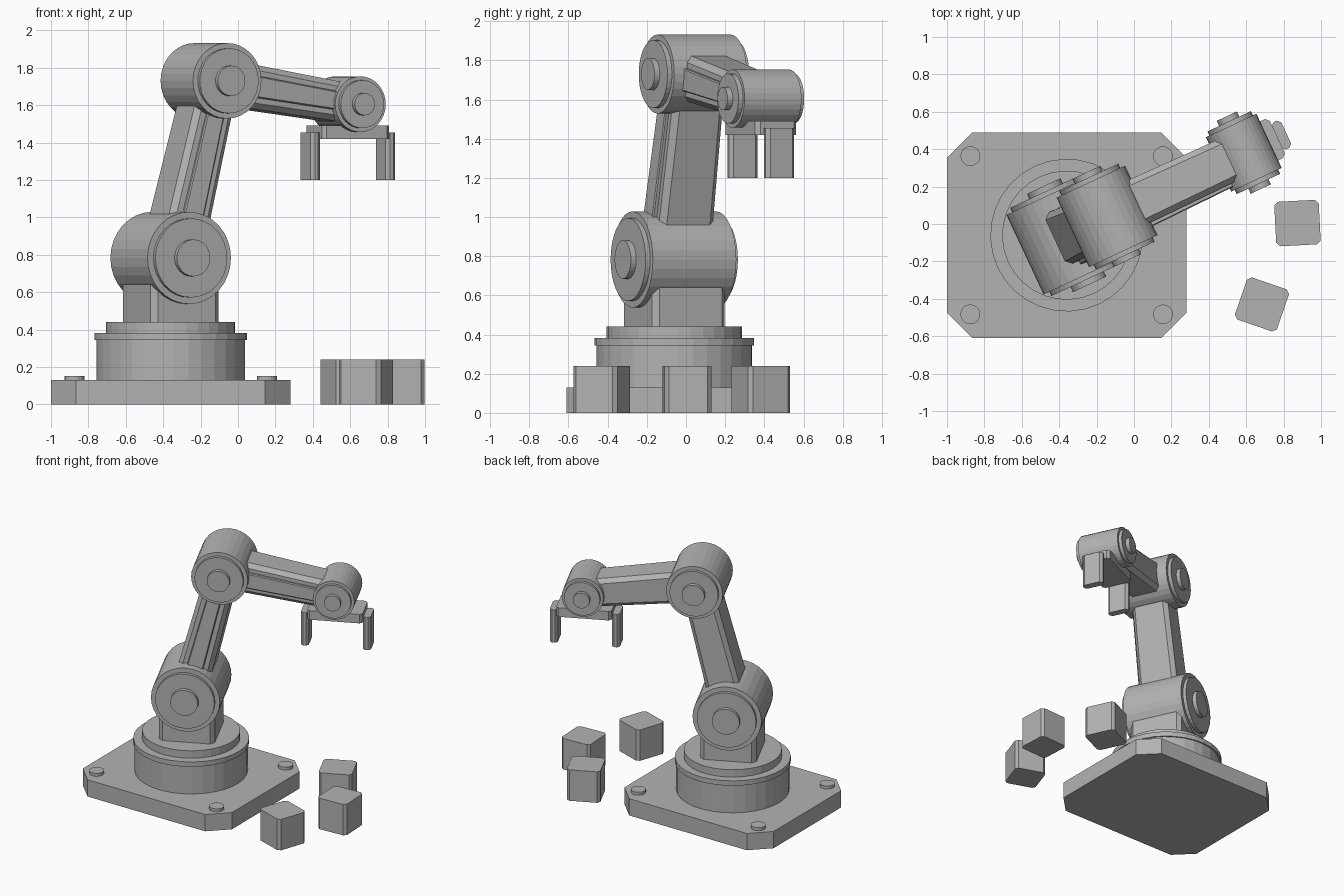
import bpy, bmesh, math
from mathutils import Vector, Matrix

if "Cube" in bpy.data.objects:
    bpy.data.objects.remove(bpy.data.objects["Cube"])

grey = bpy.data.materials.new("machine grey")
grey.diffuse_color = (0.45, 0.45, 0.45, 1)
grey.use_nodes = True
grey.node_tree.nodes["Principled BSDF"].inputs["Base Color"].default_value = grey.diffuse_color

BASE = Matrix.Translation((-0.36, -0.06, 0))
ARM = BASE @ Matrix.Rotation(math.radians(25), 4, 'Z')   # arm swings in this turned plane
X, Y, Z = Vector((1, 0, 0)), Vector((0, 1, 0)), Vector((0, 0, 1))


def finish(name, bm, matrix):
    bmesh.ops.recalc_face_normals(bm, faces=bm.faces)
    bm.transform(matrix)
    mesh = bpy.data.meshes.new(name)
    bm.to_mesh(mesh)
    bm.free()
    mesh.materials.append(grey)
    obj = bpy.data.objects.new(name, mesh)
    bpy.context.collection.objects.link(obj)
    return obj


def loft(name, p0, p1, a, b, half0, half1, cut, matrix):
    """Bar from p0 to p1 with a corner-cut rectangular section along axes a and b."""
    bm = bmesh.new()
    rings = []
    for p, (ha, hb) in ((p0, half0), (p1, half1)):
        pts = [(ha, hb - cut), (ha - cut, hb), (cut - ha, hb), (-ha, hb - cut),
               (-ha, cut - hb), (cut - ha, -hb), (ha - cut, -hb), (ha, cut - hb)]
        rings.append([bm.verts.new(Vector(p) + a * s + b * t) for s, t in pts])
    r0, r1 = rings
    for i in range(8):
        j = (i + 1) % 8
        bm.faces.new((r0[i], r0[j], r1[j], r1[i]))
    bm.faces.new(r0)
    bm.faces.new(r1)
    return finish(name, bm, matrix)


def block(name, x, y, z0, z1, hx, hy, cut, matrix):
    """Upright block with cut vertical corners."""
    return loft(name, (x, y, z0), (x, y, z1), X, Y, (hx, hy), (hx, hy), cut, matrix)


def turned(name, profile, matrix, sides=32):
    """Solid of revolution about local z from (radius, height) points."""
    bm = bmesh.new()
    rings = []
    for r, h in profile:
        rings.append([bm.verts.new((r * math.cos(2 * math.pi * i / sides),
                                    r * math.sin(2 * math.pi * i / sides), h))
                      for i in range(sides)])
    for r0, r1 in zip(rings, rings[1:]):
        for i in range(sides):
            j = (i + 1) % sides
            bm.faces.new((r0[i], r0[j], r1[j], r1[i]))
    bm.faces.new(rings[0])
    bm.faces.new(rings[-1])
    return finish(name, bm, matrix)


# Base plate with corner bolts
block("base_plate", 0, 0, 0, 0.13, 0.64, 0.55, 0.135, BASE)
for sx in (-1, 1):
    for sy in (-1, 1):
        turned("base_bolt", [(0.053, 0.12), (0.053, 0.153)],
               BASE @ Matrix.Translation((sx * 0.515, sy * 0.423, 0)), 16)

# Turntable: drum, lip and upper ring
turned("turntable", [(0.398, 0.12), (0.398, 0.345), (0.408, 0.345), (0.408, 0.383),
                     (0.345, 0.383), (0.345, 0.44)], ARM)
block("shoulder_pedestal", 0, 0, 0.43, 0.74, 0.2, 0.205, 0.03, ARM)

# Joints: drum with a stepped cap and hub at both ends
SHOULDER, ELBOW, WRIST = (0, 0, 0.783), (0.238, 0, 1.73), (1.045, 0, 1.605)
for name, pos, r, h in (("shoulder_joint", SHOULDER, 0.246, 0.235),
                        ("elbow_joint", ELBOW, 0.202, 0.205),
                        ("wrist_joint", WRIST, 0.149, 0.16)):
    half = [(r, h), (0.86 * r, h), (0.86 * r, h + 0.025),
            (0.4 * r, h + 0.025), (0.4 * r, h + 0.055)]
    profile = [(q, -s) for q, s in reversed(half)] + half
    turned(name, profile, ARM @ Matrix.Translation(pos) @ Matrix.Rotation(math.pi / 2, 4, 'X'))

# Tapered arm links, each with a raised panel on the front side only
for name, p0, p1, s0, s1 in (("upper_arm", SHOULDER, ELBOW, (0.155, 0.125), (0.14, 0.11)),
                             ("forearm", ELBOW, WRIST, (0.13, 0.122), (0.12, 0.104))):
    p0, p1 = Vector(p0), Vector(p1)
    across = (p1 - p0).normalized().cross(Y)
    loft(name, p0, p1, Y, across, s0, s1, 0.03, ARM)
    loft(name + "_panel", p0.lerp(p1, 0.12) - Y * s0[0], p0.lerp(p1, 0.83) - Y * s1[0],
         Y, across, (0.022, 0.06), (0.022, 0.05), 0.006, ARM)

# Gripper: palm and two fingers
block("gripper_palm", WRIST[0], 0, 1.42, 1.49, 0.198, 0.115, 0.02, ARM)
for s in (-1, 1):
    block("gripper_finger", WRIST[0] + s * 0.222, 0, 1.2, 1.455, 0.028, 0.08, 0.018, ARM)

# Loose cubes on the floor
for x, y, turn in ((0.874, 0.005, 3), (0.684, -0.43, -19), (0.59, 0.382, 25)):
    block("cube", 0, 0, 0, 0.24, 0.119, 0.119, 0.02,
          Matrix.Translation((x, y, 0)) @ Matrix.Rotation(math.radians(turn), 4, 'Z'))
